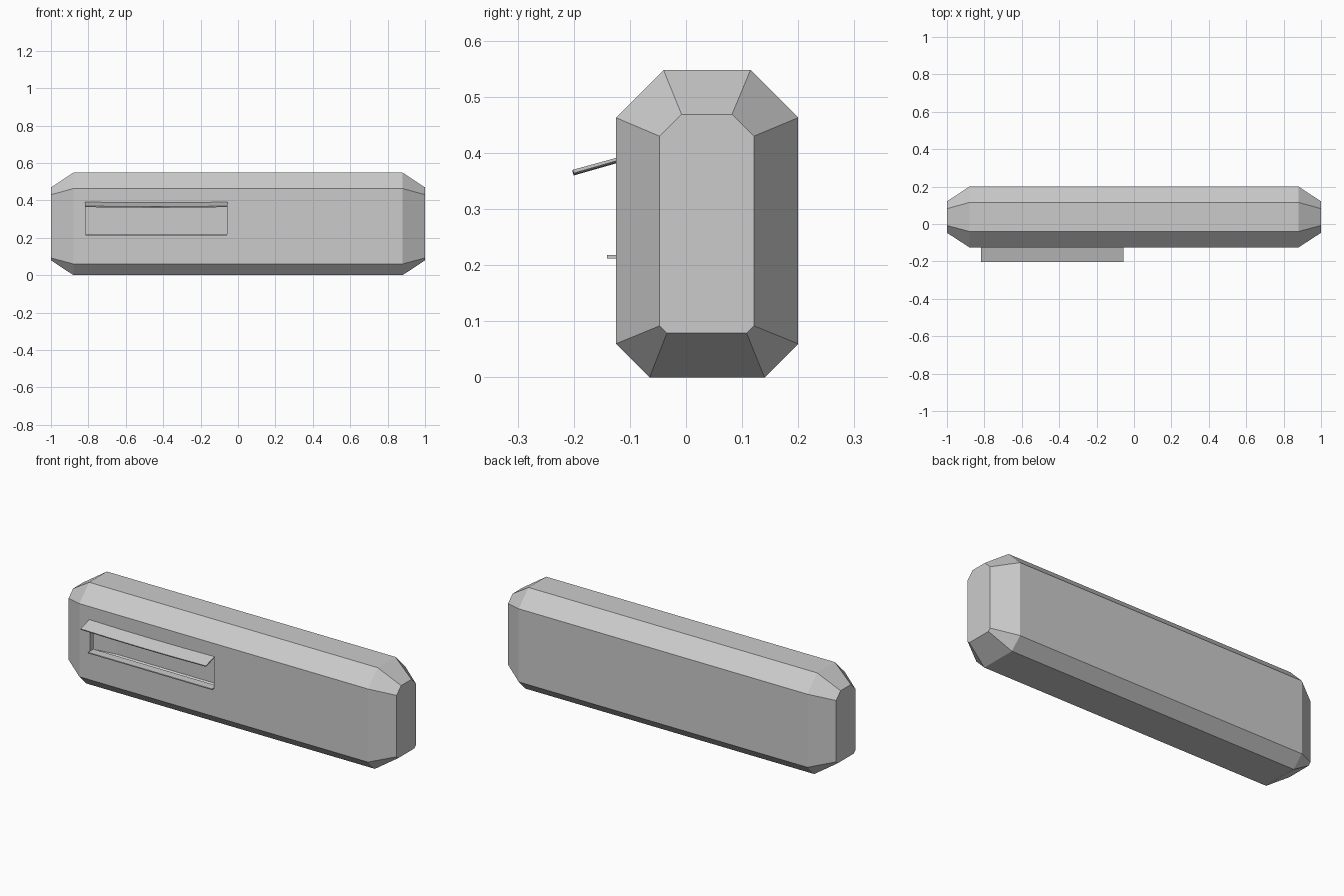
import bpy, bmesh

if "Cube" in bpy.data.objects:
    bpy.data.objects.remove(bpy.data.objects["Cube"])

# Cross-sections (y, z), starting so that points 7 -> 0 form the front face
MID = [(-.125, .06), (-.065, 0), (.14, 0), (.2, .06),
       (.2, .463), (.115, .548), (-.04, .548), (-.125, .463)]
END = [(-.047, .092), (-.034, .079), (.108, .079), (.121, .092),
       (.121, .43), (.082, .469), (-.008, .469), (-.047, .43)]
X0, X1, Z0, Z1 = -.815, -.06, .215, .386   # outlet opening
FRONT, JAMB = -.125, -.095


def finish(bm, name):
    bmesh.ops.recalc_face_normals(bm, faces=bm.faces)
    mesh = bpy.data.meshes.new(name)
    bm.to_mesh(mesh)
    bm.free()
    obj = bpy.data.objects.new(name, mesh)
    bpy.context.collection.objects.link(obj)
    return obj


def loft(bm, sections):
    """Rings of vertices, one per (x, profile) section."""
    return [[bm.verts.new((x, y, z)) for y, z in prof] for x, prof in sections]


def bridge(bm, a, b, skip=()):
    n = len(a)
    for i in range(n):
        if i not in skip:
            bm.faces.new((a[i], a[(i + 1) % n], b[(i + 1) % n], b[i]))


def strip(name, sections):
    """Closed bar lofted along x."""
    bm = bmesh.new()
    rings = loft(bm, sections)
    for a, b in zip(rings, rings[1:]):
        bridge(bm, a, b)
    bm.faces.new(rings[0])
    bm.faces.new(rings[-1])
    return finish(bm, name)


# Hollow casing with chamfered ends and an outlet cut in the front
bm = bmesh.new()
r = loft(bm, [(-1, END), (-.88, MID), (.88, MID), (1, END)])
bridge(bm, r[0], r[1])
bridge(bm, r[1], r[2], skip=(7,))
bridge(bm, r[2], r[3])
bm.faces.new(r[0])
bm.faces.new(r[3])
rect = [(X0, Z0), (X1, Z0), (X1, Z1), (X0, Z1)]
hole = [bm.verts.new((x, FRONT, z)) for x, z in rect]
inner = [bm.verts.new((x, JAMB, z)) for x, z in rect]
bridge(bm, [r[1][0], r[2][0], r[2][7], r[1][7]], hole)
bridge(bm, hole, inner)
finish(bm, "casing")

# Lower lip of the outlet
lip = [(-.141, .212), (JAMB, .212), (JAMB, .218), (-.141, .218)]
strip("outlet_lip", [(X0, lip), (X1, lip)])


# Louvre flap, sagging slightly at its middle
def flap(sag):
    return [(y, z - sag) for y, z in
            [(-.2, .364), (-.12, .387), (-.122, .392), (-.202, .37)]]


strip("louvre_flap", [(-.819, flap(0)), (-.628, flap(.003)), (-.437, flap(.004)),
                      (-.246, flap(.003)), (-.055, flap(0))])
